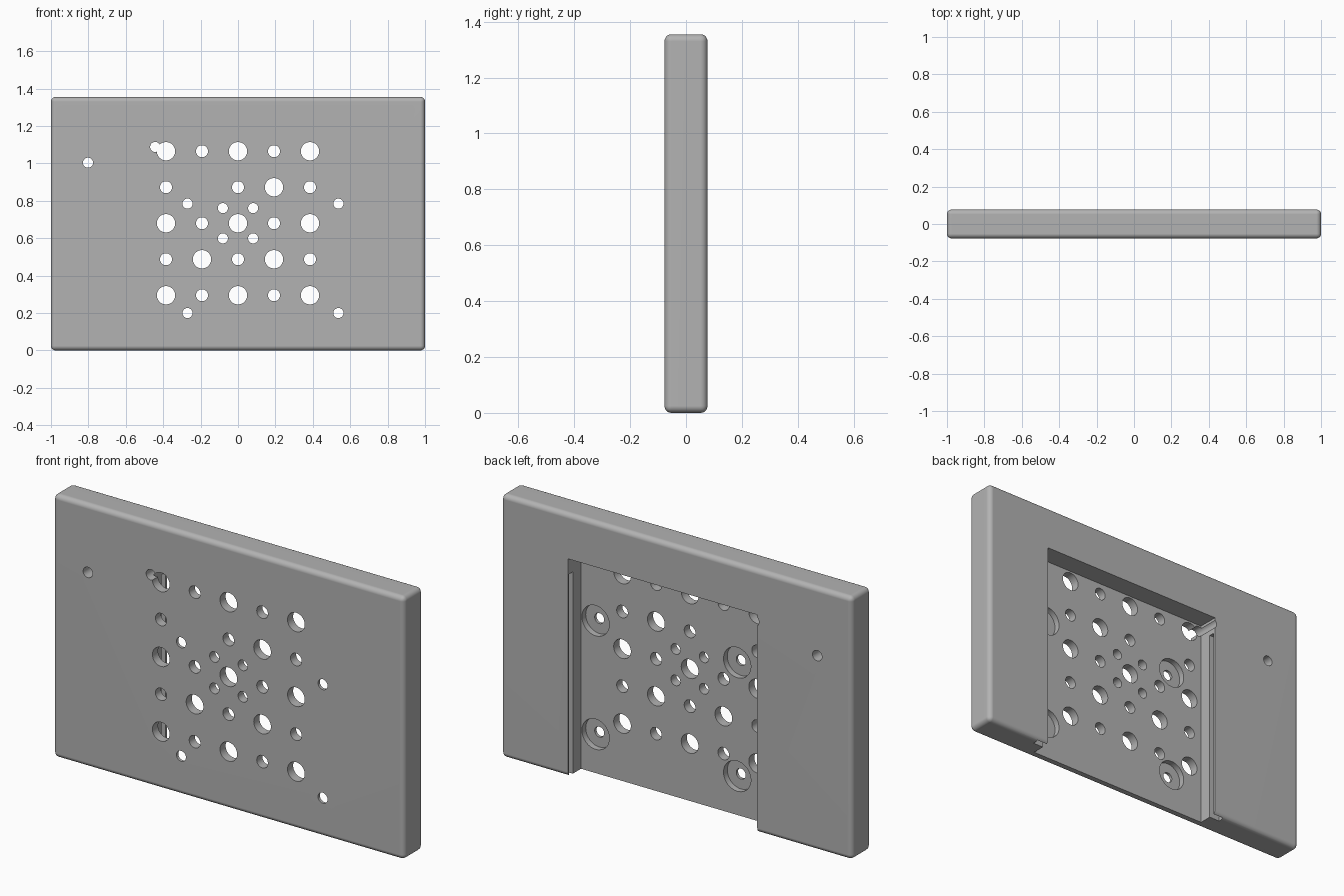
import bpy
import bmesh
from math import radians
from mathutils import Matrix, Vector

if "Cube" in bpy.data.objects:
    bpy.data.objects.remove(bpy.data.objects["Cube"])

WIDTH, DEPTH, HEIGHT = 2.0, 0.154, 1.355
FLOOR = -0.031                 # y of the recess floor
LEFT, RIGHT = 0.62, -0.46      # recess side walls
PITCH, MID = 0.1925, 0.68      # hole grid spacing and centre height


def add_box(bm, low, high):
    low, high = Vector(low), Vector(high)
    matrix = Matrix.Translation((low + high) / 2) @ Matrix.Diagonal((*(high - low), 1))
    return bmesh.ops.create_cube(bm, size=1, matrix=matrix)


def add_bore(bm, x, z, radius, y0=-0.2, y1=0.2):
    matrix = Matrix.Translation((x, (y0 + y1) / 2, z)) @ Matrix.Rotation(radians(90), 4, "X")
    bmesh.ops.create_cone(bm, cap_ends=True, segments=40, radius1=radius,
                          radius2=radius, depth=y1 - y0, matrix=matrix)


def make_object(name, bm):
    mesh = bpy.data.meshes.new(name)
    bm.to_mesh(mesh)
    bm.free()
    obj = bpy.data.objects.new(name, mesh)
    bpy.context.collection.objects.link(obj)
    return obj


# Rounded plate
bm = bmesh.new()
add_box(bm, (-WIDTH / 2, -DEPTH / 2, 0), (WIDTH / 2, DEPTH / 2, HEIGHT))
bmesh.ops.bevel(bm, geom=bm.edges[:], offset=0.025, segments=5, profile=0.5, affect="EDGES")
plate = make_object("mounting_plate", bm)

grey = bpy.data.materials.new("plain_grey")
grey.use_nodes = True
colour = (0.45, 0.45, 0.45, 1)
grey.diffuse_color = colour
grey.node_tree.nodes["Principled BSDF"].inputs["Base Color"].default_value = colour
plate.data.materials.append(grey)
bpy.context.view_layer.objects.active = plate
plate.select_set(True)


def cut(name, bm):
    cutter = make_object(name, bm)
    cutter.hide_render = True
    mod = plate.modifiers.new(name, "BOOLEAN")
    mod.operation = "DIFFERENCE"
    mod.solver = "EXACT"
    mod.object = cutter
    bpy.ops.object.modifier_apply(modifier=mod.name)
    bpy.data.objects.remove(cutter)


# Rear recess, open at the bottom
bm = bmesh.new()
add_box(bm, (RIGHT, FLOOR, -0.2), (LEFT, 0.2, 1.123))
cut("recess_cutter", bm)

# Slide grooves in both side walls
bm = bmesh.new()
add_box(bm, (RIGHT - 0.06, 0.036, -0.2), (LEFT + 0.06, 0.066, 1.04))
cut("groove_cutter", bm)

# Checkered grid of large and small holes, with one left out
bm = bmesh.new()
for i in range(-2, 3):
    for j in range(-2, 3):
        if (i, j) != (-1, 1):
            add_bore(bm, i * PITCH, MID + j * PITCH, 0.032 if (i + j) % 2 else 0.049)

# Four pilot holes around the centre, four screw holes, one side hole
for sx in (-1, 1):
    for sz in (-1, 1):
        add_bore(bm, sx * 0.081, MID + sz * 0.081, 0.027)
screws = [(x, z) for x in (-0.27, 0.537) for z in (0.2, 0.785)]
for x, z in screws + [(-0.802, 1.004)]:
    add_bore(bm, x, z, 0.027)
cut("hole_cutter", bm)

# Cable hole at the recess corner
bm = bmesh.new()
add_bore(bm, -0.443, 1.088, 0.027)
cut("cable_hole_cutter", bm)

# Counterbores for the screws
bm = bmesh.new()
for x, z in screws:
    add_bore(bm, x, z, 0.078, -0.062, 0.0)
cut("counterbore_cutter", bm)

bpy.ops.object.shade_smooth_by_angle(angle=radians(30))
normals = plate.modifiers.new("flat_face_normals", "WEIGHTED_NORMAL")
normals.keep_sharp = True
